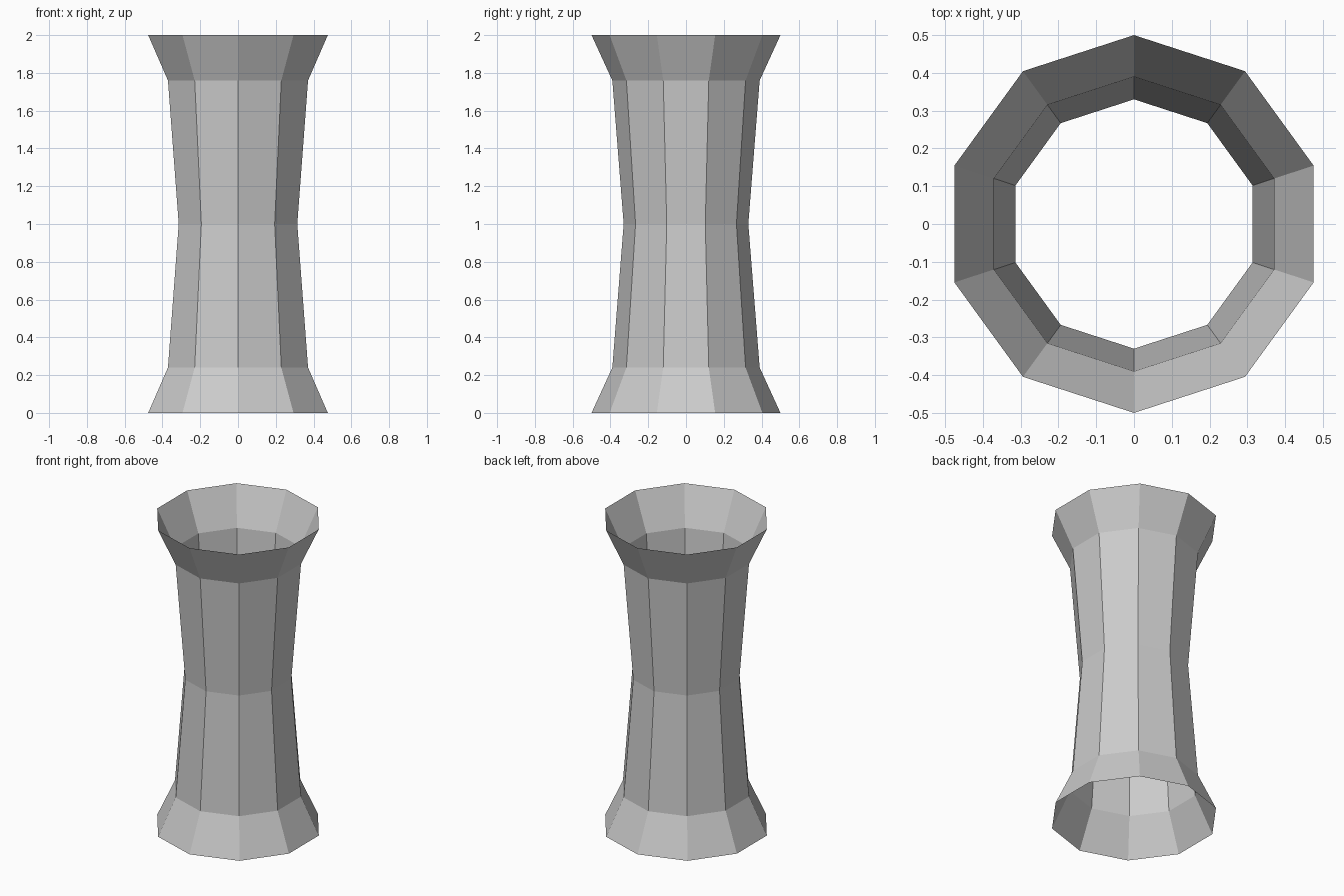
import bpy, bmesh
from math import sin, cos, pi

if "Cube" in bpy.data.objects:
    bpy.data.objects.remove(bpy.data.objects["Cube"])

SIDES = 10
# (radius, height) profile of the open, waisted tube
PROFILE = [(0.5, 0.0), (0.39, 0.24), (0.33, 1.0), (0.39, 1.76), (0.5, 2.0)]

bm = bmesh.new()
# Rings, with a corner facing the front
rings = [[bm.verts.new((r * sin(2 * pi * i / SIDES), -r * cos(2 * pi * i / SIDES), z))
          for i in range(SIDES)] for r, z in PROFILE]

# Flat walls between neighbouring rings, open at both ends
for low, high in zip(rings, rings[1:]):
    for i in range(SIDES):
        j = (i + 1) % SIDES
        bm.faces.new((low[i], low[j], high[j], high[i]))

mesh = bpy.data.meshes.new("flared_column")
bm.to_mesh(mesh)
bm.free()
column = bpy.data.objects.new("flared_column", mesh)
bpy.context.collection.objects.link(column)
